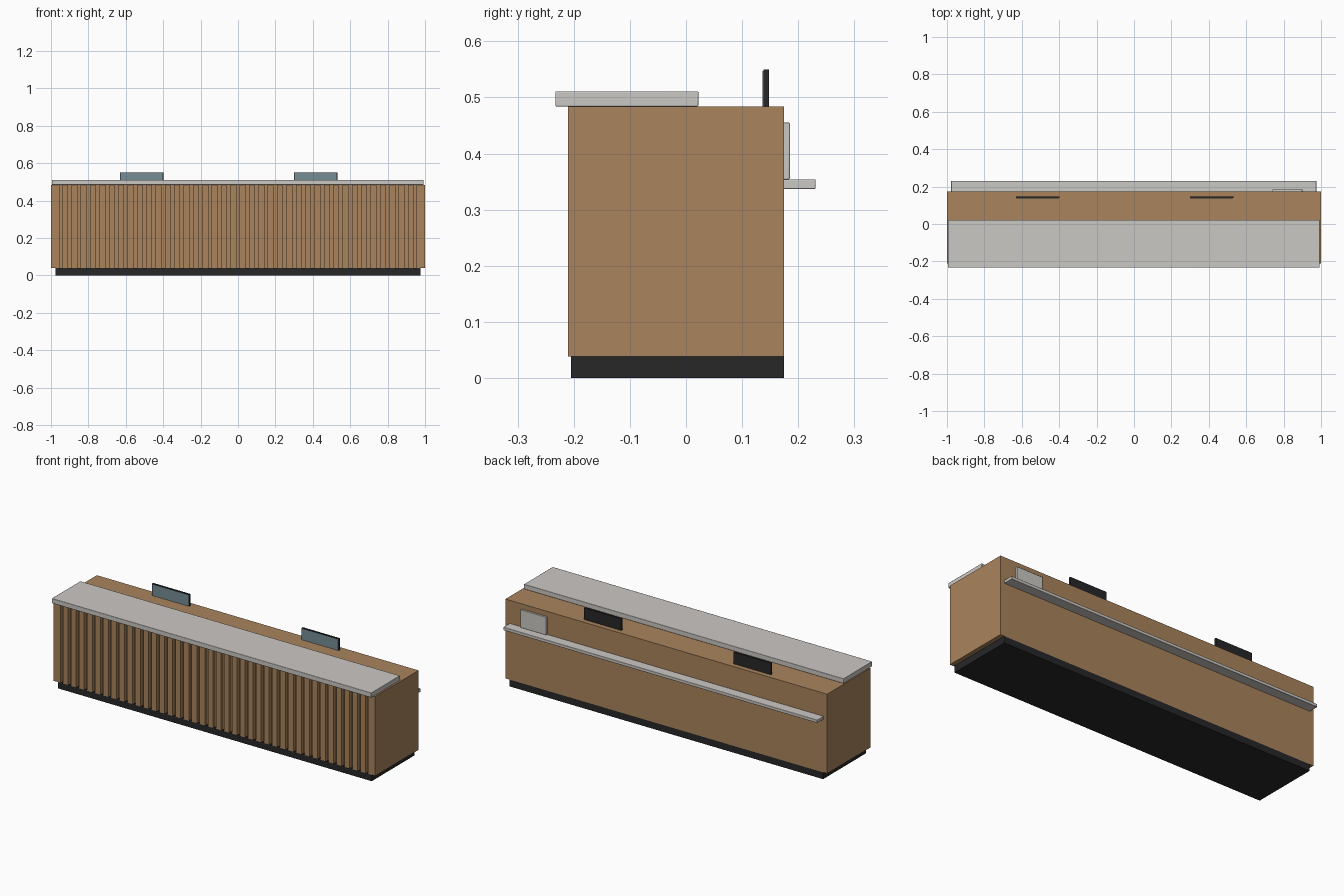
import bpy

cube = bpy.data.objects.get("Cube")
if cube:
    bpy.data.objects.remove(cube, do_unlink=True)


def material(name, rgb):
    m = bpy.data.materials.new(name)
    m.use_nodes = True
    m.diffuse_color = (*rgb, 1)
    m.node_tree.nodes["Principled BSDF"].inputs["Base Color"].default_value = (*rgb, 1)
    return m


oak = material("oak", (0.40, 0.23, 0.11))
stone = material("pale stone", (0.60, 0.58, 0.55))
black = material("black", (0.02, 0.02, 0.022))
glass = material("screen blue", (0.18, 0.27, 0.30))


def box(name, x, y, z, mat, bevel=0):
    """Box from (low, high) ranges on each axis."""
    spans = (x, y, z)
    bpy.ops.mesh.primitive_cube_add(size=1, location=[(a + b) / 2 for a, b in spans])
    ob = bpy.context.object
    ob.name = name
    ob.scale = [b - a for a, b in spans]
    bpy.ops.object.transform_apply(location=False, scale=True)
    ob.data.materials.append(mat)
    if bevel:
        mod = ob.modifiers.new("soft edges", "BEVEL")
        mod.width = bevel
        mod.segments = 2
        bpy.ops.object.shade_smooth_by_angle()
    return ob


# Plinth and cabinet
box("plinth", (-0.975, 0.975), (-0.205, 0.175), (0, 0.038), black)
box("cabinet", (-0.98, 0.98), (-0.19, 0.175), (0.038, 0.484), oak)
for side, s in (("left", 1), ("right", -1)):
    box(side + "_end_panel", sorted((s * 0.955, s)), (-0.21, 0.175), (0.038, 0.484), oak)

# Vertical slats across the front
count, pitch, width = 38, 0.05, 0.032
for i in range(count):
    x = (i - (count - 1) / 2) * pitch
    box("front_slat", (x - width / 2, x + width / 2), (-0.21, -0.185), (0.038, 0.484), oak)

# Counter top and rear work shelf
box("counter_top", (-0.995, 0.992), (-0.233, 0.022), (0.484, 0.511), stone, 0.002)
box("rear_shelf", (-0.978, 0.975), (0.17, 0.231), (0.337, 0.354), stone, 0.002)
box("rear_panel", (0.74, 0.90), (0.17, 0.185), (0.354, 0.455), stone, 0.002)

# Two monitors with screens facing the front
for side, x in (("left", 0.415), ("right", -0.515)):
    box(side + "_monitor", (x - 0.116, x + 0.116), (0.138, 0.148), (0.484, 0.55), black)
    box(side + "_screen", (x - 0.112, x + 0.112), (0.1365, 0.139), (0.484, 0.547), glass)
